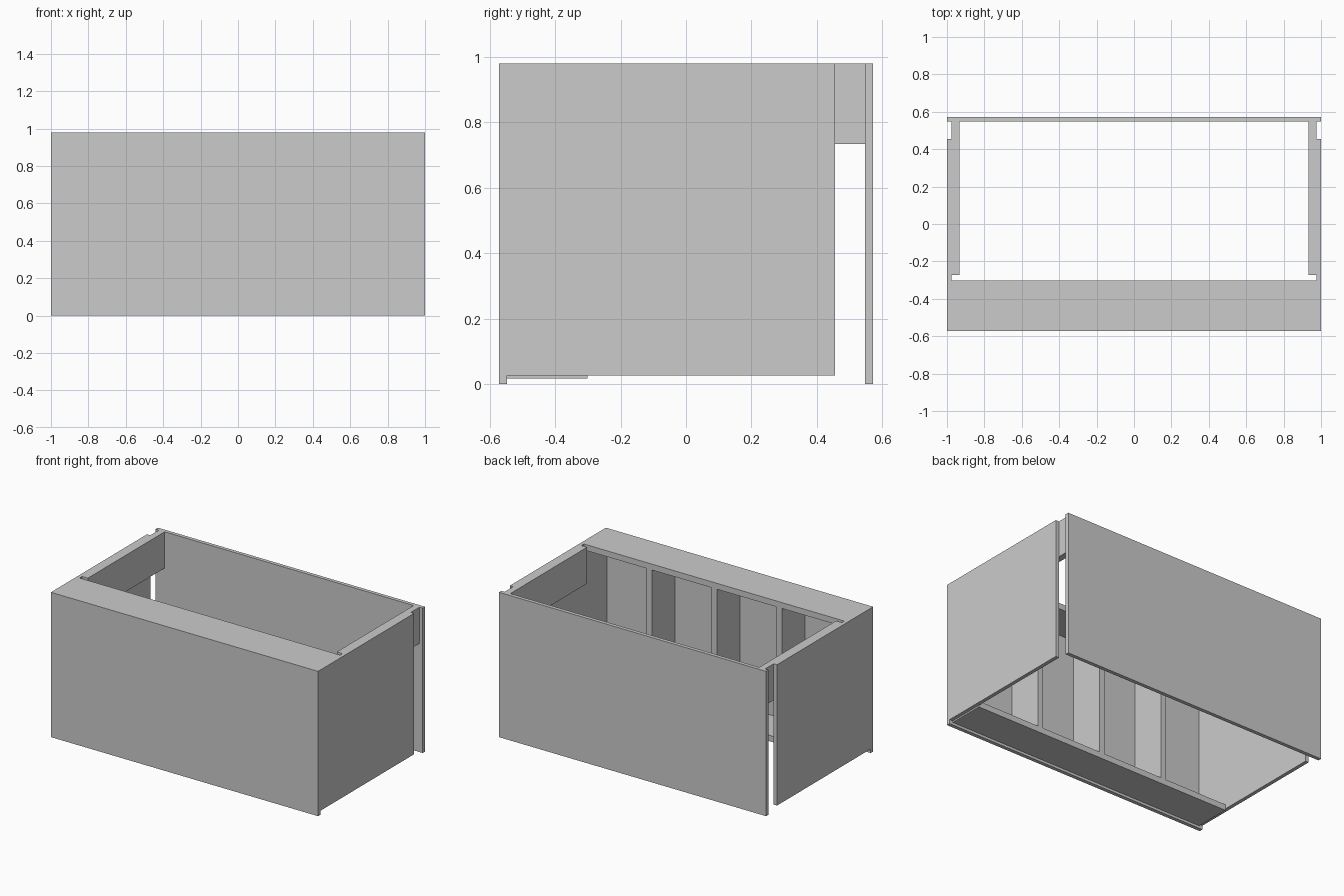
import bpy

cube = bpy.data.objects.get("Cube")
if cube:
    bpy.data.objects.remove(cube, do_unlink=True)

grey = bpy.data.materials.new("plain grey")
grey.use_nodes = True
colour = (0.6, 0.6, 0.6, 1)
grey.diffuse_color = colour
grey.node_tree.nodes["Principled BSDF"].inputs["Base Color"].default_value = colour


def board(name, x, y, z):
    """Add a box spanning the given (low, high) ranges."""
    spans = (x, y, z)
    bpy.ops.mesh.primitive_cube_add(size=1, location=[(a + b) / 2 for a, b in spans])
    obj = bpy.context.object
    obj.name = name
    obj.scale = [b - a for a, b in spans]
    bpy.ops.object.transform_apply(location=False, rotation=False, scale=True)
    obj.data.materials.append(grey)
    return obj


HALF_W, HALF_D, TOP = 1.0, 0.572, 0.98
SKIN = 0.025      # panel thickness
LUMBER = 0.04     # framing thickness
WIDE = 0.246      # framing width
SOLE = 0.017      # underside of the bottom plate

inner_x = HALF_W - SKIN
frame_front = -HALF_D + SKIN
frame_back = frame_front + WIDE
frame_y = (frame_front, frame_back)

# Front and back cladding
board("front_panel", (-HALF_W, HALF_W), (-HALF_D, frame_front), (0, TOP))
board("back_panel", (-HALF_W, HALF_W), (HALF_D - SKIN, HALF_D), (0, TOP))

# Framed front wall: plates and studs
board("top_plate", (-inner_x, inner_x), frame_y, (TOP - LUMBER, TOP))
board("bottom_plate", (-inner_x, inner_x), frame_y, (SOLE, SOLE + LUMBER))
for name, x in (("right", -0.487), ("middle", 0), ("left", 0.487)):
    board(name + "_stud", (x - LUMBER / 2, x + LUMBER / 2), frame_y,
          (SOLE + LUMBER, TOP - LUMBER))

# Side cladding and the upper rails behind it
for name, side in (("right", -1), ("left", 1)):
    board(name + "_side_panel", sorted((side * inner_x, side * HALF_W)),
          (frame_front, 0.455), (0.027, TOP))
    board(name + "_rail", sorted((side * 0.932, side * inner_x)),
          (frame_back + 0.027, HALF_D - SKIN), (TOP - WIDE, TOP))
